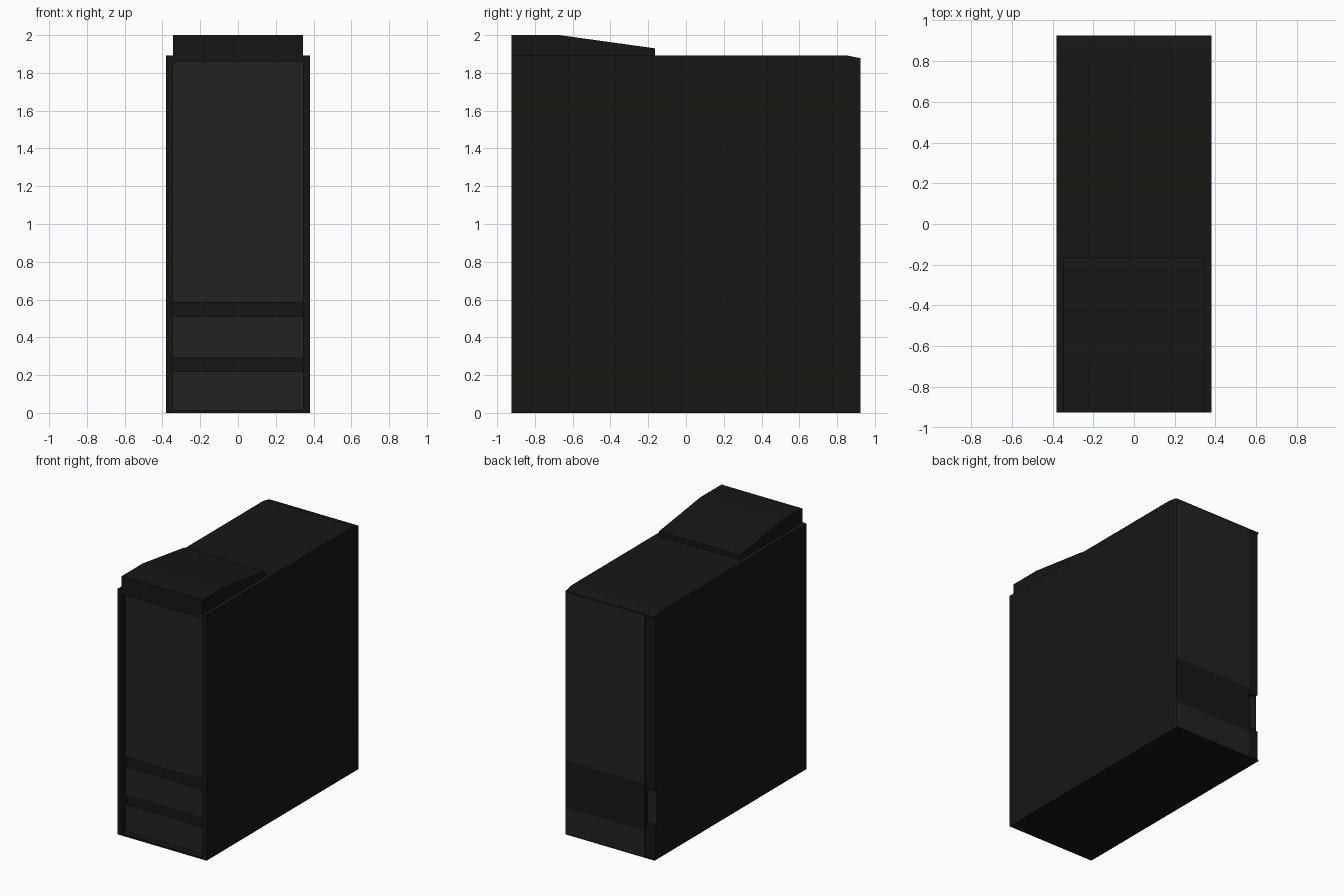
import bpy, bmesh
from mathutils import Vector

if "Cube" in bpy.data.objects:
    bpy.data.objects.remove(bpy.data.objects["Cube"])


def material(name, rgb):
    m = bpy.data.materials.new(name)
    m.diffuse_color = (*rgb, 1)
    m.use_nodes = True
    m.node_tree.nodes["Principled BSDF"].inputs["Base Color"].default_value = m.diffuse_color
    return m


DARK = material("dark_shell", (0.0085, 0.008, 0.0068))
GREY = material("grey_panel", (0.016, 0.016, 0.016))


def prism(name, points, direction, mat):
    """Extrude a closed outline of 3D points along a direction."""
    bm = bmesh.new()
    face = bm.faces.new([bm.verts.new(p) for p in points])
    ext = bmesh.ops.extrude_face_region(bm, geom=[face])
    moved = [v for v in ext["geom"] if isinstance(v, bmesh.types.BMVert)]
    bmesh.ops.translate(bm, vec=Vector(direction), verts=moved)
    bmesh.ops.recalc_face_normals(bm, faces=bm.faces)
    mesh = bpy.data.meshes.new(name)
    bm.to_mesh(mesh)
    bm.free()
    mesh.materials.append(mat)
    ob = bpy.data.objects.new(name, mesh)
    bpy.context.collection.objects.link(ob)
    return ob


def box(name, x, y, z, mat):
    pts = [(x[0], y[0], z[0]), (x[1], y[0], z[0]), (x[1], y[0], z[1]), (x[0], y[0], z[1])]
    return prism(name, pts, (0, y[1] - y[0], 0), mat)


def side_profile(name, yz, half_width, mat):
    return prism(name, [(-half_width, y, z) for y, z in yz], (2 * half_width, 0, 0), mat)


def cut(target, cutter):
    mod = target.modifiers.new("cut", "BOOLEAN")
    mod.operation = "DIFFERENCE"
    mod.solver = "EXACT"
    mod.object = cutter
    bpy.context.view_layer.objects.active = target
    bpy.ops.object.modifier_apply(modifier=mod.name)
    bpy.data.objects.remove(cutter)


# Case shell with thin lips along the back edge
shell = side_profile("case_shell", [
    (-0.925, 0), (0.925, 0), (0.925, 0.01), (0.915, 0.01), (0.915, 1.865),
    (0.925, 1.865), (0.925, 1.877), (0.85, 1.893), (-0.925, 1.893)], 0.38, DARK)

# Front recess and rear latch notch
cut(shell, box("front_cutter", (-0.345, 0.345), (-1.0, -0.86), (0.015, 1.86), DARK))
cut(shell, prism("latch_cutter", [
    (-0.302, 0.895, 0.27), (-0.302, 0.895, 0.52), (-0.39, 0.895, 0.55), (-0.39, 0.895, 0.24)],
    (0, 0.05, 0), DARK))

# Sloped top cover
side_profile("top_cover", [
    (-0.925, 1.885), (-0.925, 2.0), (-0.67, 2.0), (-0.165, 1.93), (-0.165, 1.885)], 0.345, DARK)

# Front panels separated by dark slots
for name, z in (("lower_front_panel", (0.015, 0.22)),
                ("middle_front_panel", (0.29, 0.51)),
                ("upper_front_panel", (0.585, 1.86))):
    box(name, (-0.345, 0.345), (-0.875, -0.855), z, GREY)

# Back panels with a dark band
for name, z, mat in (("lower_back_panel", (0.01, 0.21), GREY),
                     ("back_band", (0.21, 0.57), DARK),
                     ("upper_back_panel", (0.57, 1.865), GREY)):
    box(name, (-0.3, 0.38), (0.91, 0.925), z, mat)

# Plate inside the latch notch
box("latch_plate", (-0.379, -0.302), (0.89, 0.898), (0.27, 0.52), GREY)
